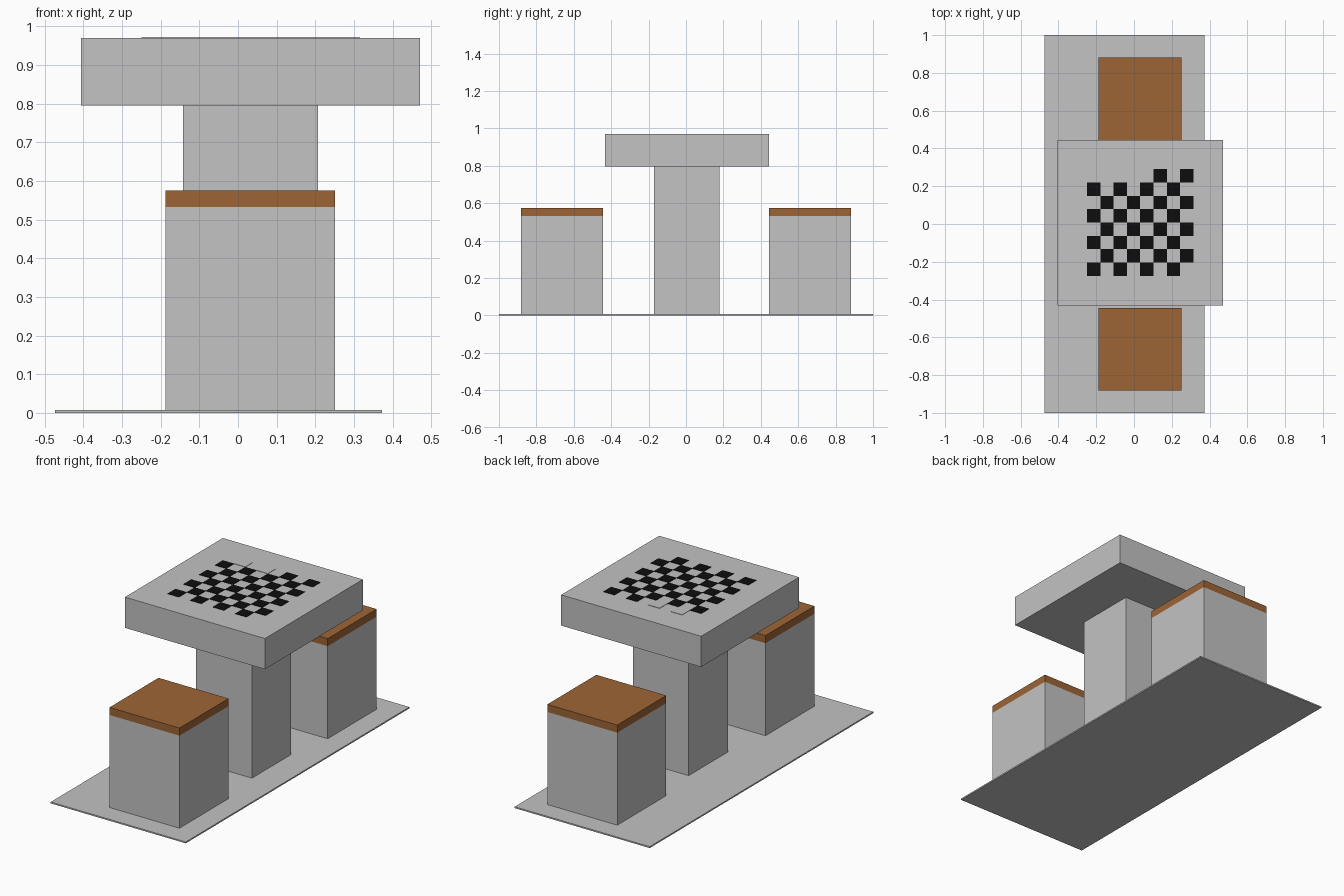
import bpy
import bmesh

if "Cube" in bpy.data.objects:
    bpy.data.objects.remove(bpy.data.objects["Cube"])


def make_material(name, rgb):
    mat = bpy.data.materials.new(name)
    mat.diffuse_color = (*rgb, 1.0)
    mat.use_nodes = True
    mat.node_tree.nodes["Principled BSDF"].inputs["Base Color"].default_value = mat.diffuse_color
    return mat


concrete = make_material("concrete_grey", (0.546, 0.546, 0.546))
wood = make_material("wood_brown", (0.337, 0.130, 0.036))
black = make_material("square_black", (0.004, 0.004, 0.004))


def add_box(bm, x, y, z):
    """Add a box spanning the given (min, max) ranges."""
    verts = bmesh.ops.create_cube(bm, size=1)["verts"]
    for v in verts:
        v.co = [r[0] if c < 0 else r[1] for c, r in zip(v.co, (x, y, z))]


def make_boxes(name, boxes, mat):
    bm = bmesh.new()
    for box in boxes:
        add_box(bm, *box)
    mesh = bpy.data.meshes.new(name)
    bm.to_mesh(mesh)
    bm.free()
    mesh.materials.append(mat)
    obj = bpy.data.objects.new(name, mesh)
    bpy.context.collection.objects.link(obj)
    return obj


# Ground slab, pedestal and table top
make_boxes("base_slab", [((-0.473, 0.373), (-1, 1), (0, 0.008))], concrete)
make_boxes("table_pedestal", [((-0.142, 0.207), (-0.171, 0.179), (0.008, 0.795))], concrete)
make_boxes("table_top", [((-0.406, 0.471), (-0.432, 0.444), (0.795, 0.969))], concrete)

# Two stools with wooden seats
for side, y in (("front", (-0.882, -0.444)), ("back", (0.444, 0.882))):
    x = (-0.187, 0.251)
    make_boxes(side + "_stool", [(x, y, (0.008, 0.532))], concrete)
    make_boxes(side + "_seat", [(x, y, (0.532, 0.575))], wood)

# Checkerboard plates; two squares in the back row are bare concrete
SQUARE, X0, Y0 = 0.0705, -0.249, -0.274
dark, bare = [], []
for row in range(8):
    for col in range(row % 2, 8, 2):
        x, y = X0 + col * SQUARE, Y0 + row * SQUARE
        box = ((x, x + SQUARE), (y, y + SQUARE), (0.969, 0.971))
        (bare if row == 7 and col < 4 else dark).append(box)
make_boxes("board_dark_squares", dark, black)
make_boxes("board_bare_squares", bare, concrete)
